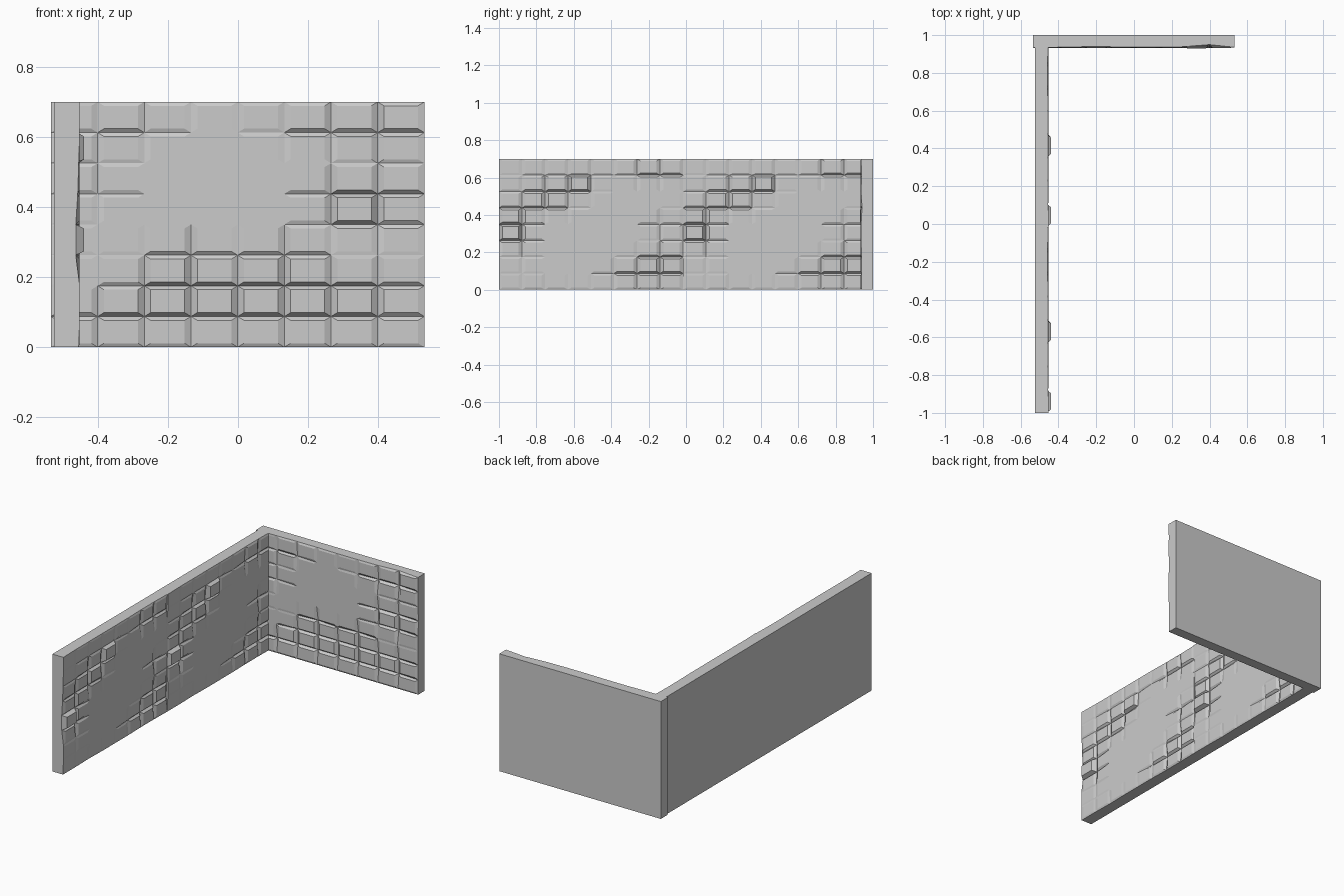
import bpy, bmesh
from math import pi
from mathutils import Matrix

if "Cube" in bpy.data.objects:
    bpy.data.objects.remove(bpy.data.objects["Cube"])

N = 8            # blocks per row and per column
H = 0.70         # wall height
STEP = 0.0028    # groove depth per digit

# Groove depth at each block corner, bottom row first
BACK = ["122222222", "155555552", "005555552", "101515101", "100000351",
        "130000553", "120000021", "133002562", "012211261"]
LEFT = ["112111221", "010003554", "020000253", "450000012", "450000041",
        "244200001", "125510000", "012230443", "011111221"]


def wall(name, length, depth, corners, blocks, matrix):
    """Slab with a relief of chamfered blocks on its -y face (y = 0)."""
    bm = bmesh.new()
    du, dv = length / N, H / N
    grid = [[bm.verts.new((i * du, int(corners[j][i]) * STEP, j * dv))
             for i in range(N + 1)] for j in range(N + 1)]
    # Block faces with chamfers down to the groove corners
    for j in range(N):
        for i in range(N):
            outer = [grid[j][i], grid[j][i + 1], grid[j + 1][i + 1], grid[j + 1][i]]
            y = -blocks.get((i, j), 0)
            inner = []
            for v, su, sv in zip(outer, (1, -1, -1, 1), (1, 1, -1, -1)):
                inner.append(bm.verts.new((v.co.x + su * 0.018, y, v.co.z + sv * 0.011)))
            bm.faces.new(inner)
            for k in range(4):
                m = (k + 1) % 4
                bm.faces.new((outer[k], outer[m], inner[m], inner[k]))
    # Plain sides and back
    rim = (grid[0][:N] + [grid[j][N] for j in range(N)]
           + grid[N][:0:-1] + [grid[j][0] for j in range(N, 0, -1)])
    back = [bm.verts.new((v.co.x, depth, v.co.z)) for v in rim]
    for k in range(len(rim)):
        m = (k + 1) % len(rim)
        bm.faces.new((rim[m], rim[k], back[k], back[m]))
    bm.faces.new(back)
    bmesh.ops.recalc_face_normals(bm, faces=bm.faces)
    mesh = bpy.data.meshes.new(name)
    bm.to_mesh(mesh)
    bm.free()
    obj = bpy.data.objects.new(name, mesh)
    obj.matrix_world = matrix
    bpy.context.collection.objects.link(obj)


# Back wall, facing forward
wall("back_wall", 1.066, 0.067, BACK, {(6, 4): 0.004, (6, 7): -0.006},
     Matrix.Translation((-0.534, 0.933, 0)))

# Two matching side wall sections, facing inward
for n, y in enumerate((-1.0, -0.016)):
    wall(f"side_wall_{n + 1}", 0.984, 0.073, LEFT, {(0, 3): 0.012, (3, 6): 0.012},
         Matrix.Translation((-0.452, y, 0)) @ Matrix.Rotation(pi / 2, 4, 'Z'))
